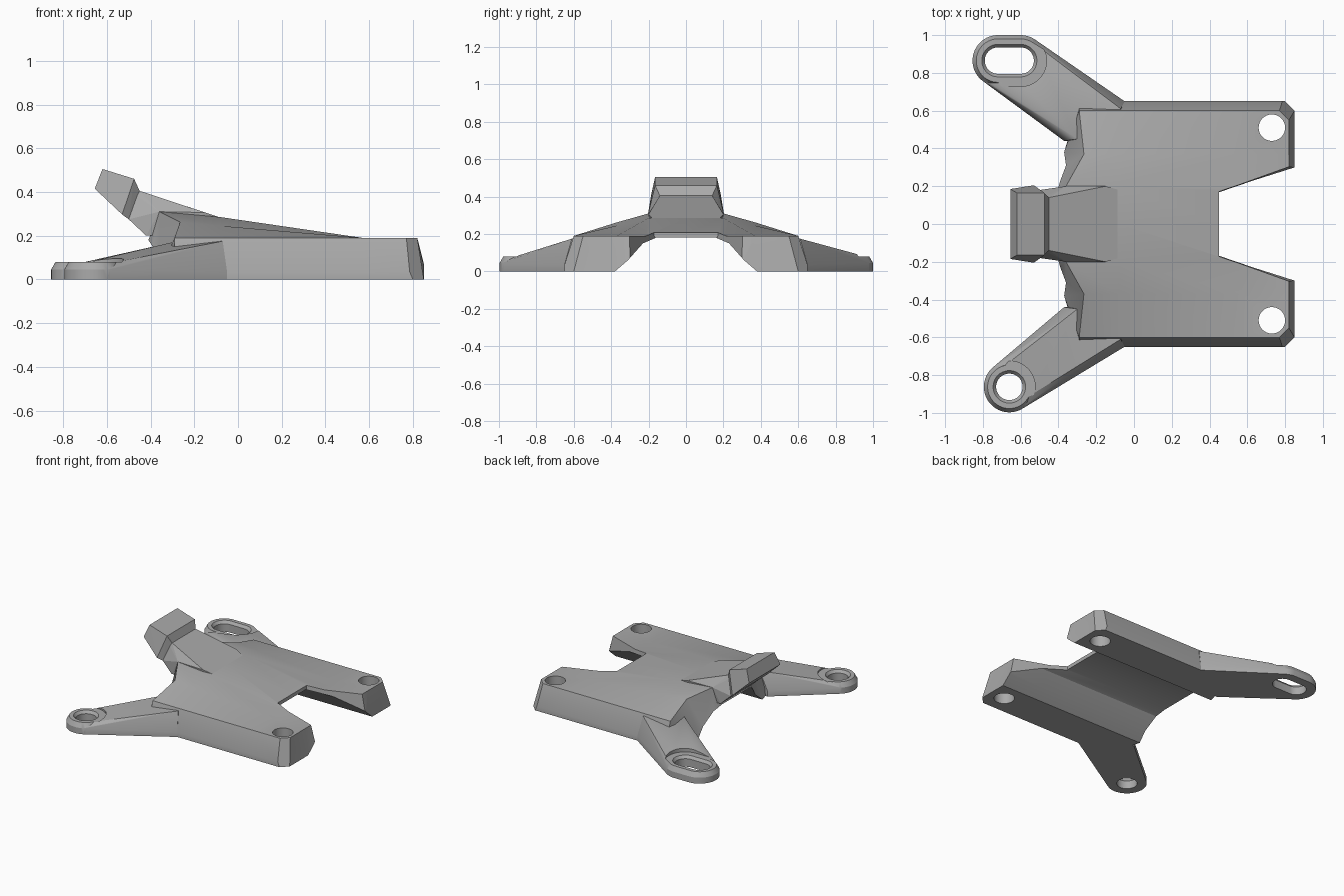
import bpy, bmesh, math
from mathutils import Vector

cube = bpy.data.objects.get("Cube")
if cube:
    bpy.data.objects.remove(cube)

grey = bpy.data.materials.new("matte_grey")
grey.use_nodes = True
grey.diffuse_color = (0.40, 0.40, 0.40, 1)
grey.node_tree.nodes["Principled BSDF"].inputs["Base Color"].default_value = grey.diffuse_color


def finish(name, bm):
    """Turn a bmesh into a named grey object."""
    bmesh.ops.remove_doubles(bm, verts=bm.verts, dist=1e-5)
    bmesh.ops.recalc_face_normals(bm, faces=bm.faces)
    mesh = bpy.data.meshes.new(name)
    bm.to_mesh(mesh)
    bm.free()
    mesh.materials.append(grey)
    obj = bpy.data.objects.new(name, mesh)
    bpy.context.collection.objects.link(obj)
    return obj


def hull(name, points):
    """Convex solid around the points."""
    bm = bmesh.new()
    for p in points:
        bm.verts.new(p)
    out = bmesh.ops.convex_hull(bm, input=bm.verts)
    loose = {v for v in out["geom_interior"] + out["geom_unused"]
             if isinstance(v, bmesh.types.BMVert)}
    bmesh.ops.delete(bm, geom=list(loose), context='VERTS')
    bmesh.ops.dissolve_limit(bm, angle_limit=0.01, verts=bm.verts, edges=bm.edges)
    return finish(name, bm)


def both(points):
    """Points plus their copies across the centre plane."""
    return points + [(x, -y, z) for x, y, z in points]


def activate(obj):
    bpy.ops.object.select_all(action='DESELECT')
    obj.select_set(True)
    bpy.context.view_layer.objects.active = obj


def boolean(obj, tool, operation='DIFFERENCE'):
    activate(obj)
    mod = obj.modifiers.new("boolean", 'BOOLEAN')
    mod.operation, mod.object, mod.solver = operation, tool, 'EXACT'
    bpy.ops.object.modifier_apply(modifier=mod.name)
    bpy.data.objects.remove(tool)


def smooth(obj):
    activate(obj)
    bpy.ops.object.shade_smooth_by_angle(angle=math.radians(25))


def ring(centre, slot, radius, z, steps=24):
    """Capsule outline lengthened along x by slot on each side."""
    pts = []
    for i in range(steps * 2):
        a = math.pi * (i + 0.5) / steps
        shift = slot if math.cos(a) > 0 else -slot
        pts.append((centre[0] + shift + radius * math.cos(a),
                    centre[1] + radius * math.sin(a), z))
    return pts


# Body: half sections lofted along x, mirrored, with a channel underneath
UNDER = [(0.65, 0), (0.38, 0), (0.31, 0.06), (0.23, 0.15), (0.16, 0.18), (0, 0.18)]


def section(ridge, shoulder, xs):
    over = [(0, ridge), (0.2, ridge), (0.37, shoulder), (0.6, 0.19), (0.65, 0.035)]
    return [(x, y, z) for x, (y, z) in zip(xs, over + UNDER)]


rear_x = [-0.36, -0.36, -0.265, -0.29, -0.29, -0.29, -0.37, -0.36, -0.39, -0.41, -0.41]
front_x = [0.82] * 4 + [0.845] + [0.85] * 6
sections = [section(0.31, 0.262, rear_x), section(0.285, 0.245, [-0.08] * 11),
            section(0.19, 0.19, [0.57] * 11), section(0.19, 0.19, front_x)]
CAP = [(0, 1, 9, 10), (1, 8, 9), (1, 2, 7, 8), (2, 6, 7), (2, 3, 6), (3, 4, 5, 6)]

bm = bmesh.new()
for side in (1, -1):
    rows = [[bm.verts.new((x, y * side, z)) for x, y, z in s] for s in sections]
    for a, b in zip(rows, rows[1:]):
        for i in range(10):
            bm.faces.new((a[i], a[i + 1], b[i + 1], b[i]))
    for end in (rows[0], rows[-1]):
        for f in CAP:
            bm.faces.new([end[i] for i in f])
bmesh.ops.remove_doubles(bm, verts=bm.verts, dist=1e-5)

# Slanted outer corners at the front of the two legs
for side in (1, -1):
    a, b, c = (Vector((x, y * side, z)) for x, y, z in
               ((0.77, 0.6, 0.19), (0.82, 0.55, 0.19), (0.845, 0.605, 0)))
    normal = (b - a).cross(c - a)
    if normal.x < 0:
        normal.negate()
    cut = bmesh.ops.bisect_plane(bm, geom=bm.verts[:] + bm.edges[:] + bm.faces[:],
                                 plane_co=a, plane_no=normal, clear_outer=True)
    edges = [e for e in cut["geom_cut"] if isinstance(e, bmesh.types.BMEdge)]
    bmesh.ops.holes_fill(bm, edges=edges, sides=0)
body = finish("body_plate", bm)

# Notch between the legs, and the leg holes
notch = []
for z, shrink in ((-0.1, 0.035), (0.19, 0), (0.4, -0.025)):
    notch += both([(0.45, 0.17 - shrink, z), (0.95, 0.35 - shrink, z)])
boolean(body, hull("notch_cutter", notch))
for side in (1, -1):
    hole = (0.73, 0.51 * side)
    boolean(body, hull("leg_hole_cutter", ring(hole, 0, 0.07, -0.1) + ring(hole, 0, 0.07, 0.4)))
smooth(body)


# Arms: sloped wedge running down to a flat pad with a hole or slot
def arm(name, side, centre, slot):
    base = [(-0.05, 0.65, 0), (-0.05, 0.65, 0.035), (-0.07, 0.61, 0.175),
            (-0.37, 0.44, 0), (-0.37, 0.44, 0.04), (-0.3, 0.45, 0.17),
            (-0.1, 0.45, 0), (-0.1, 0.45, 0.17)]
    base = [(x, y * side, z) for x, y, z in base]
    low = ring(centre, slot, 0.135, 0) + ring(centre, slot, 0.135, 0.045)
    top = ring(centre, slot, 0.115, 0.08)
    inward = Vector((0.8, -0.6 * side))
    near = [p for p in top if (Vector(p[:2]) - Vector(centre)).dot(inward) > 0.04]
    obj = hull(name, base + low + near)
    clear = ring(centre, slot, 0.137, 0.08) + ring(centre, slot, 0.137, 0.4)
    boolean(obj, hull("pad_cutter", clear))
    boolean(obj, hull("pad", low + top), 'UNION')
    boolean(obj, hull("shaft_cutter", ring(centre, slot, 0.07, -0.1) + ring(centre, slot, 0.07, 0.2)))
    boolean(obj, hull("rim_cutter", ring(centre, slot, 0.07, 0.06) + ring(centre, slot, 0.09, 0.085)))
    smooth(obj)


arm("left_arm", 1, (-0.66, 0.865), 0.055 + 0.005)
arm("right_arm", -1, (-0.66, -0.862), 0)

# Raised tab at the rear: tapered neck and tilted head
hull("tab_neck", both([(-0.5, 0.13, 0.41), (-0.45, 0.14, 0.405), (-0.15, 0.2, 0.306),
                       (-0.08, 0.18, 0.283), (-0.36, 0.2, 0.31), (-0.5, 0.18, 0.275),
                       (-0.42, 0.19, 0.2), (-0.3, 0.19, 0.2), (-0.1, 0.18, 0.2)]))
hull("tab_head", both([(-0.62, 0.165, 0.505), (-0.475, 0.165, 0.46), (-0.45, 0.14, 0.405),
                       (-0.655, 0.185, 0.415), (-0.53, 0.205, 0.297), (-0.5, 0.18, 0.275)]))
